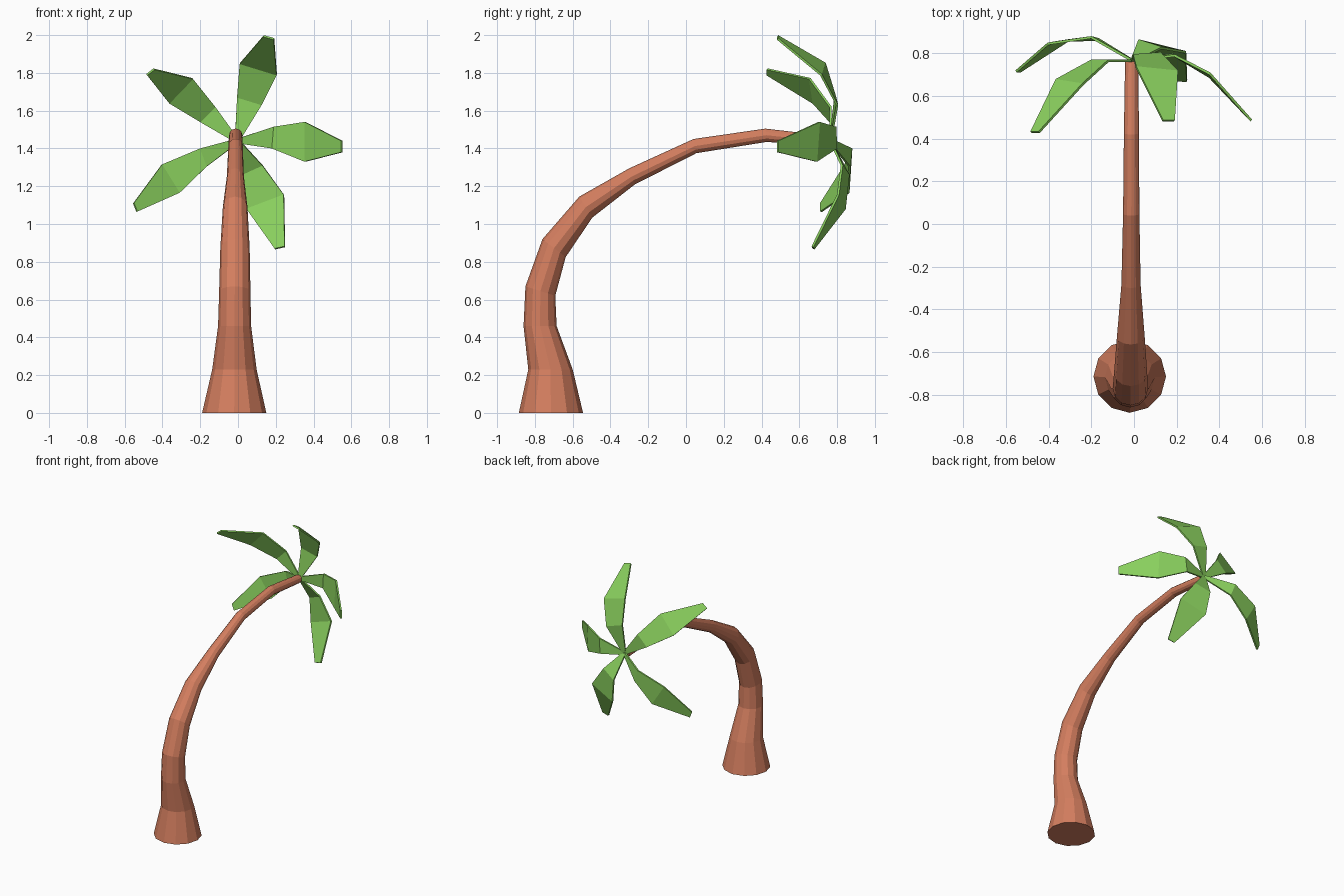
import bpy, bmesh, math
from mathutils import Vector

if "Cube" in bpy.data.objects:
    bpy.data.objects.remove(bpy.data.objects["Cube"])


def material(name, rgb):
    m = bpy.data.materials.new(name)
    m.diffuse_color = (*rgb, 1)
    m.use_nodes = True
    m.node_tree.nodes["Principled BSDF"].inputs["Base Color"].default_value = m.diffuse_color
    return m


def finish(bm, name, mat):
    bmesh.ops.recalc_face_normals(bm, faces=bm.faces)
    mesh = bpy.data.meshes.new(name)
    bm.to_mesh(mesh)
    bm.free()
    mesh.materials.append(mat)
    ob = bpy.data.objects.new(name, mesh)
    bpy.context.collection.objects.link(ob)
    return ob


bark = material("terracotta bark", (0.66, 0.21, 0.115))
green = material("leaf green", (0.25, 0.62, 0.11))

# Trunk: outer and inner side of each ring in the y/z plane
SIDES = 12
rings = [
    (-0.885, 0.00, -0.545, 0.00),
    (-0.835, 0.23, -0.600, 0.23),
    (-0.860, 0.46, -0.685, 0.46),
    (-0.850, 0.67, -0.692, 0.62),
    (-0.760, 0.92, -0.637, 0.825),
    (-0.565, 1.145, -0.495, 1.035),
    (-0.300, 1.295, -0.270, 1.21),
    (0.040, 1.450, 0.055, 1.375),
    (0.420, 1.505, 0.430, 1.435),
    (0.765, 1.465, 0.750, 1.405),
]
bm = bmesh.new()
loops = []
for i, (y0, z0, y1, z1) in enumerate(rings):
    a, b = Vector((0, y0, z0)), Vector((0, y1, z1))
    mid, half = (a + b) / 2, (b - a) / 2
    mid.x = -0.02 + 0.001 * i
    side = Vector((half.length, 0, 0))
    loops.append([bm.verts.new(mid + side * math.cos(t) + half * math.sin(t))
                  for t in (2 * math.pi * k / SIDES for k in range(SIDES))])
for lo, hi in zip(loops, loops[1:]):
    for k in range(SIDES):
        n = (k + 1) % SIDES
        bm.faces.new((lo[k], lo[n], hi[n], hi[k]))
bm.faces.new(loops[0][::-1])
bm.faces.new(loops[-1])
finish(bm, "trunk", bark)


# Leaves: three cross lines (both edges) per leaf, fanning out from the crown
CROWN = Vector((-0.005, 0.765, 1.44))


def leaf(name, pairs):
    bm = bmesh.new()
    first = (Vector(pairs[0][0]) - Vector(pairs[0][1])).normalized() * 0.012
    rows = [(CROWN + first, CROWN - first)] + pairs
    rows = [[bm.verts.new(p) for p in row] for row in rows]
    for (a, b), (c, d) in zip(rows, rows[1:]):
        bm.faces.new((a, b, d, c))
    ob = finish(bm, name, green)
    mod = ob.modifiers.new("thickness", 'SOLIDIFY')
    mod.thickness = 0.012
    mod.offset = 0


leaf("leaf_top", [((-0.005, 0.79, 1.67), (0.125, 0.80, 1.63)),
                  ((0.01, 0.735, 1.85), (0.205, 0.715, 1.79)),
                  ((0.135, 0.485, 1.995), (0.19, 0.485, 1.98))])
leaf("leaf_upper_left", [((-0.12, 0.765, 1.62), (-0.20, 0.765, 1.54)),
                         ((-0.24, 0.655, 1.77), (-0.365, 0.675, 1.64)),
                         ((-0.445, 0.43, 1.82), (-0.483, 0.43, 1.79))])
leaf("leaf_right", [((0.19, 0.79, 1.515), (0.18, 0.795, 1.40)),
                    ((0.355, 0.705, 1.54), (0.355, 0.69, 1.33)),
                    ((0.55, 0.485, 1.44), (0.55, 0.485, 1.38))])
leaf("leaf_lower_left", [((-0.20, 0.875, 1.40), (-0.165, 0.865, 1.305)),
                         ((-0.403, 0.845, 1.315), (-0.31, 0.86, 1.165)),
                         ((-0.553, 0.715, 1.11), (-0.535, 0.715, 1.065))])
leaf("leaf_lower_right", [((0.02, 0.86, 1.26), (0.13, 0.825, 1.31)),
                          ((0.045, 0.84, 1.08), (0.243, 0.805, 1.155)),
                          ((0.195, 0.675, 0.868), (0.248, 0.67, 0.88))])
